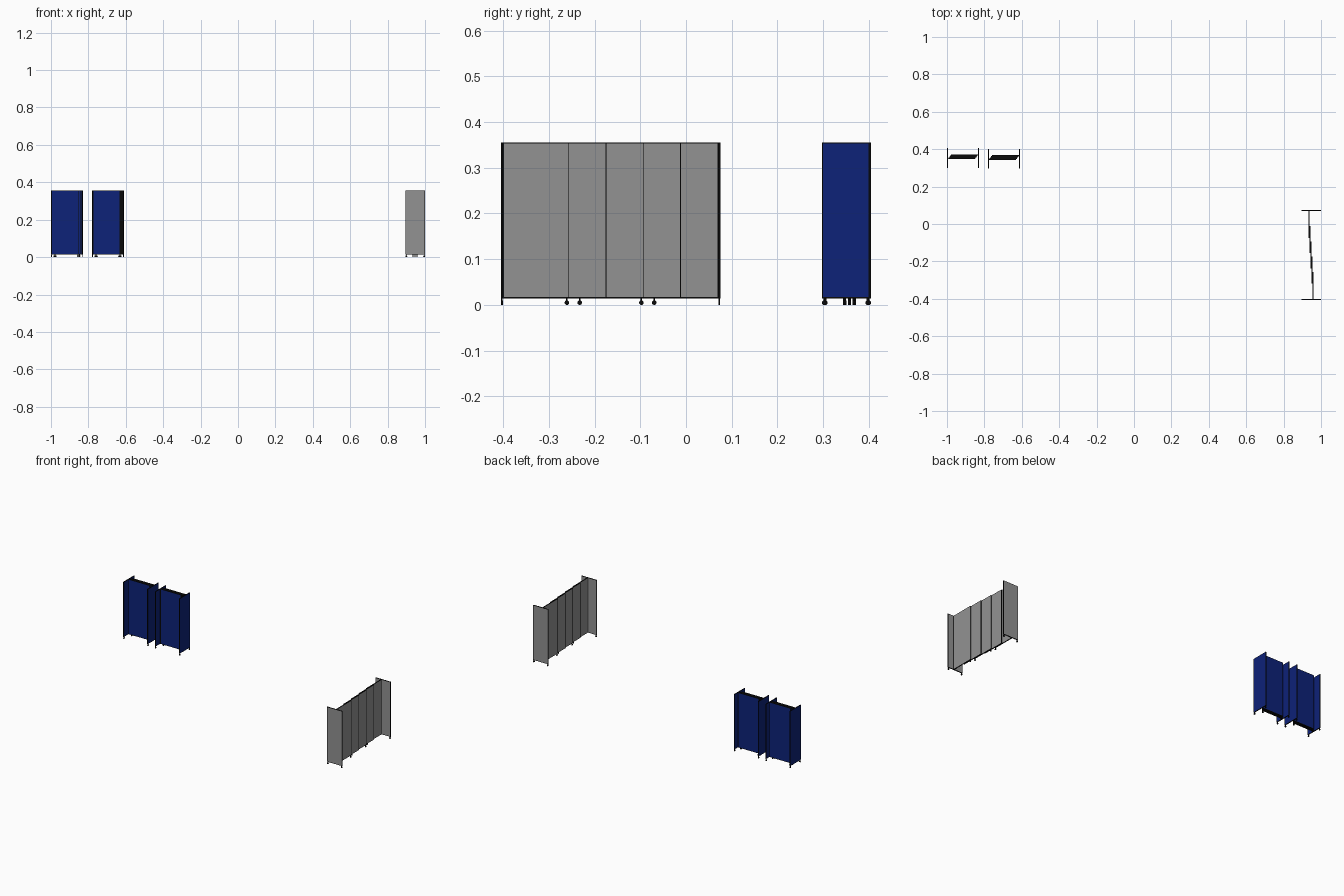
import bpy, bmesh, math
from mathutils import Matrix, Vector

if "Cube" in bpy.data.objects:
    bpy.data.objects.remove(bpy.data.objects["Cube"])


def material(name, rgb):
    m = bpy.data.materials.new(name)
    m.diffuse_color = (*rgb, 1)
    m.use_nodes = True
    m.node_tree.nodes["Principled BSDF"].inputs["Base Color"].default_value = m.diffuse_color
    return m


BLUE = material("blue fabric", (0.004, 0.016, 0.19))
GREY = material("grey panel", (0.29, 0.29, 0.29))
BLACK = material("black trim", (0.003, 0.003, 0.003))

Z0, Z1 = 0.014, 0.355   # panel bottom and top
T = 0.0046              # panel thickness
DEPTH = 0.105           # end panel width
PANEL = 0.145           # sliding panel width


def add_box(bm, lo, hi, mat_index):
    lo, hi = Vector(lo), Vector(hi)
    size = hi - lo
    mtx = Matrix.Translation((lo + hi) / 2) @ Matrix.Diagonal((*size, 1))
    verts = bmesh.ops.create_cube(bm, size=1, matrix=mtx)["verts"]
    for f in {f for v in verts for f in v.link_faces}:
        f.material_index = mat_index


def finish(name, bm, place, mats):
    ob = bpy.data.objects.new(name, bpy.data.meshes.new(name))
    bm.to_mesh(ob.data)
    bm.free()
    for m in mats:
        ob.data.materials.append(m)
    ob.matrix_world = place
    bpy.context.collection.objects.link(ob)
    return ob


def framed_panel(name, place, width, frame, colour):
    """Upright panel along local x, coloured infill with thin black edging."""
    bm = bmesh.new()
    h, t = width / 2, T / 2
    add_box(bm, (-h + frame, -t, Z0 + 0.003), (h - frame, t, Z1 - 0.002), 0)
    for s in (-1, 1):
        a, b = sorted((s * h, s * (h - frame)))
        add_box(bm, (a, -t, Z0), (b, t, Z1), 1)
    add_box(bm, (-h + frame, -t, Z0), (h - frame, t, Z0 + 0.003), 1)
    add_box(bm, (-h + frame, -t, Z1 - 0.002), (h - frame, t, Z1), 1)
    return finish(name, bm, place, (colour, BLACK))


def castor(name, place):
    """Small wheel on a stem, axle along local y."""
    bm = bmesh.new()
    mtx = Matrix.Translation((0, 0, 0.005)) @ Matrix.Rotation(math.pi / 2, 4, 'X')
    bmesh.ops.create_cone(bm, cap_ends=True, segments=16, radius1=0.005,
                          radius2=0.005, depth=0.0042, matrix=mtx)
    add_box(bm, (-0.0018, -0.0018, 0.006), (0.0018, 0.0018, Z0 + 0.001), 0)
    return finish(name, bm, place, (BLACK,))


def screen(name, x, y, turn, length, shift, frame, colour):
    """Telescopic screen: two end panels and five overlapping sliding panels."""
    base = Matrix.Translation((x, y, 0)) @ Matrix.Rotation(turn, 4, 'Z')
    quarter = Matrix.Rotation(math.pi / 2, 4, 'Z')
    # end panels with a castor at each corner
    for side, s in (("left", -1), ("right", 1)):
        end = base @ Matrix.Translation((s * (length - T) / 2, 0, 0)) @ quarter
        framed_panel(f"{name}_{side}_end_panel", end, DEPTH, 0.0025, colour)
        for k in (-1, 1):
            castor(f"{name}_{side}_end_castor",
                   end @ Matrix.Translation((k * (DEPTH / 2 - 0.005), 0, 0)))
    # sliding panels, evenly spread over the length and stacked in depth
    step = (length - PANEL - 2 * T) / 4
    for i in range(5):
        p = base @ Matrix.Translation(((i - 2) * step, shift + (i - 2) * 0.0052, 0))
        framed_panel(f"{name}_sliding_panel_{i + 1}", p, PANEL, frame, colour)
        # every other panel rolls on castors at its free ends
        if i % 2 == 0:
            for k in (-1, 1):
                if (i, k) not in ((0, -1), (4, 1)):
                    castor(f"{name}_panel_castor",
                           p @ Matrix.Translation((k * (PANEL / 2 - 0.005), 0, 0)))


screen("blue_screen_a", -0.915, 0.3525, 0, 0.17, 0.0065, 0.0015, BLUE)
screen("blue_screen_b", -0.695, 0.3495, 0, 0.17, 0.0065, 0.004, BLUE)
screen("grey_screen", 0.9475, -0.165, math.pi / 2, 0.48, 0.001, 0.002, GREY)
